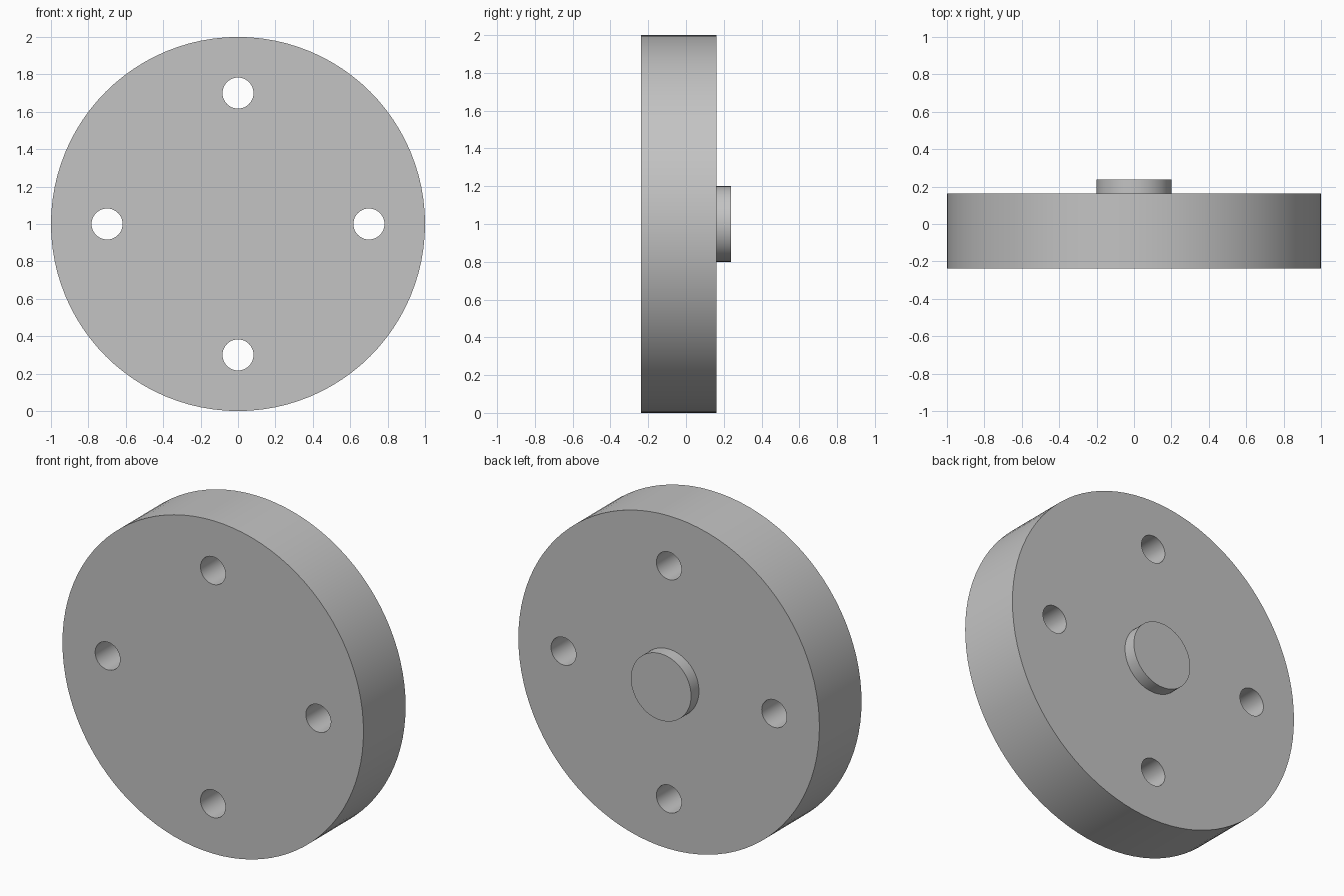
import bpy
import math

default = bpy.data.objects.get("Cube")
if default:
    bpy.data.objects.remove(default, do_unlink=True)

FRONT, BACK, TIP = -0.2375, 0.1625, 0.2375
CENTRE_Z = 1.0
HOLE_OFFSET = 0.7

grey = bpy.data.materials.new("plain grey")
grey.use_nodes = True
colour = (0.55, 0.55, 0.55, 1)
grey.diffuse_color = colour
grey.node_tree.nodes["Principled BSDF"].inputs["Base Color"].default_value = colour


def cylinder(name, radius, y0, y1, x=0, z=CENTRE_Z, sides=96):
    """Cylinder lying along y, from y0 to y1."""
    bpy.ops.mesh.primitive_cylinder_add(
        vertices=sides, radius=radius, depth=y1 - y0,
        location=(x, (y0 + y1) / 2, z), rotation=(math.pi / 2, 0, 0))
    obj = bpy.context.object
    obj.name = name
    obj.data.materials.append(grey)
    return obj


def activate(obj):
    bpy.ops.object.select_all(action="DESELECT")
    obj.select_set(True)
    bpy.context.view_layer.objects.active = obj


# Main disc
disc = cylinder("disc", 1.0, FRONT, BACK)

# Four bolt holes through the disc
for i in range(4):
    angle = i * math.pi / 2
    cutter = cylinder("hole_cutter", 0.083, FRONT - 0.1, BACK + 0.1,
                      HOLE_OFFSET * math.cos(angle),
                      CENTRE_Z + HOLE_OFFSET * math.sin(angle), sides=48)
    cutter.hide_render = True
    activate(disc)
    hole = disc.modifiers.new("bolt_hole", "BOOLEAN")
    hole.operation = "DIFFERENCE"
    hole.solver = "EXACT"
    hole.object = cutter
    bpy.ops.object.modifier_apply(modifier=hole.name)
    bpy.data.objects.remove(cutter, do_unlink=True)

# Centre boss on the back face
boss = cylinder("centre_boss", 0.2, BACK, TIP, sides=64)

# Smooth walls with crisp rims
for part in (disc, boss):
    activate(part)
    bpy.ops.object.shade_smooth_by_angle(angle=math.radians(30))
